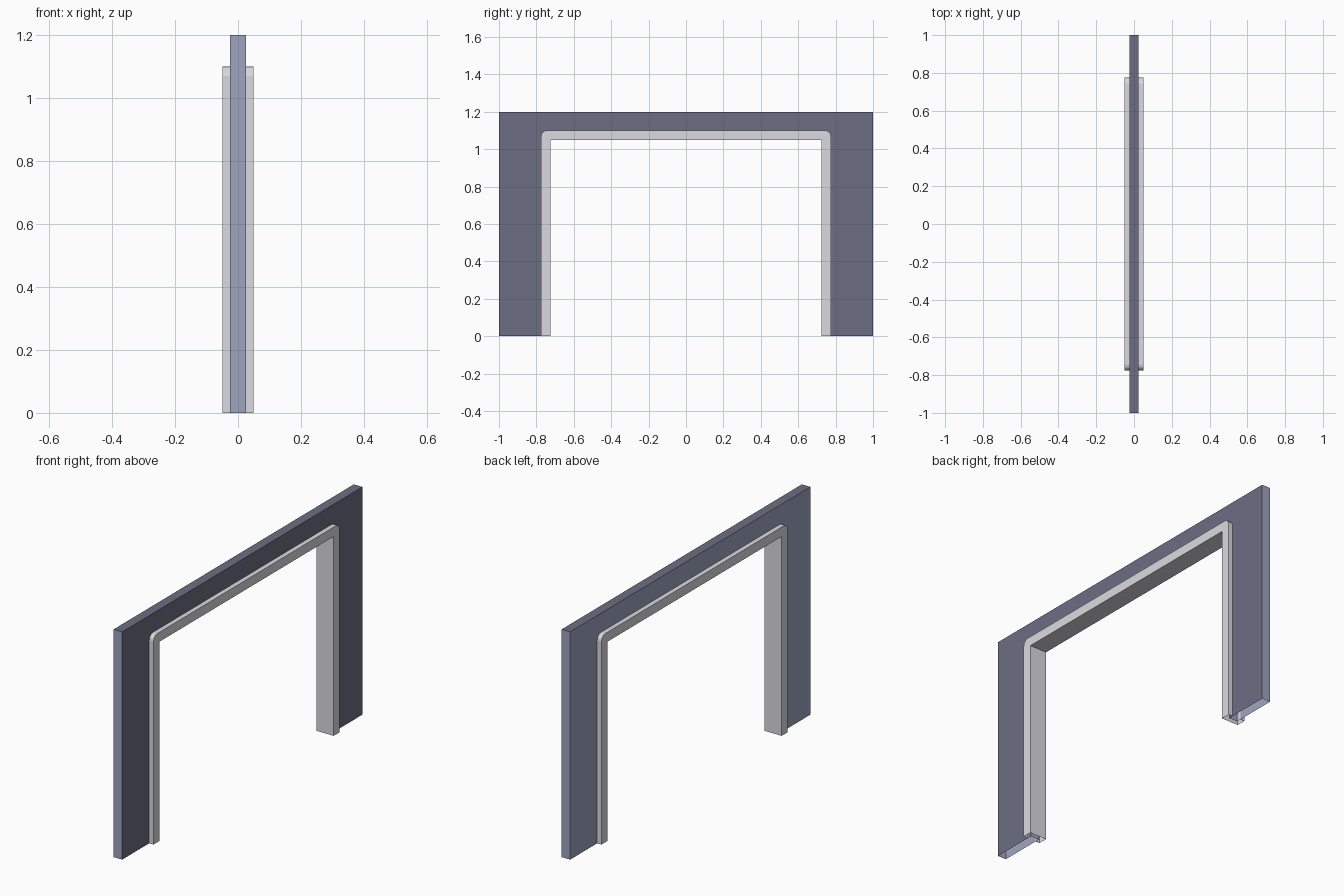
import bpy, bmesh, math

if "Cube" in bpy.data.objects:
    bpy.data.objects.remove(bpy.data.objects["Cube"])

INNER, TOP = 0.725, 1.05      # half width and height of the clear opening
BAND, RADIUS = 0.05, 0.03     # casing width and outer corner radius
SEGS = 3


def material(name, rgb):
    m = bpy.data.materials.new(name)
    m.diffuse_color = (*rgb, 1)
    m.use_nodes = True
    m.node_tree.nodes["Principled BSDF"].inputs["Base Color"].default_value = m.diffuse_color
    return m


def arch(d):
    """Arch outline in (y, z), offset outward by d from the clear opening."""
    r = RADIUS * d / BAND
    half, top = INNER + d, TOP + d
    right = [(half, 0.0)]
    for i in range(SEGS + 1):
        a = math.pi / 2 * i / SEGS
        right.append((half - r + r * math.cos(a), top - r + r * math.sin(a)))
    return right + [(-y, z) for y, z in reversed(right)]


def finish(name, bm, mats):
    bmesh.ops.remove_doubles(bm, verts=bm.verts, dist=1e-5)
    bmesh.ops.recalc_face_normals(bm, faces=bm.faces)
    bm.normal_update()
    for f in bm.faces:
        # the wall's ends and its -x side take the second colour
        if len(mats) > 1 and (abs(f.normal.y) > 0.5 or f.normal.x < -0.5):
            f.material_index = 1
    # both parts are hollow and open on the ground
    base = [f for f in bm.faces if all(v.co.z < 1e-5 for v in f.verts)]
    bmesh.ops.delete(bm, geom=base, context='FACES')
    mesh = bpy.data.meshes.new(name)
    for m in mats:
        mesh.materials.append(m)
    bm.to_mesh(mesh)
    bm.free()
    bpy.context.collection.objects.link(bpy.data.objects.new(name, mesh))


wall_dark = material("slate blue", (0.15, 0.155, 0.225))
wall_light = material("pale blue", (0.34, 0.375, 0.53))
trim_grey = material("light grey", (0.71, 0.70, 0.75))

# Wall panel with the doorway cut out, its edge seated in the casing
bm = bmesh.new()
outline = [(-1, 0), (-1, 1.2), (1, 1.2), (1, 0)] + arch(BAND / 2)
face = bm.faces.new([bm.verts.new((-0.025, y, z)) for y, z in outline])
ext = bmesh.ops.extrude_face_region(bm, geom=[face], use_keep_orig=True)
moved = [v for v in ext["geom"] if isinstance(v, bmesh.types.BMVert)]
bmesh.ops.translate(bm, verts=moved, vec=(0.05, 0, 0))
finish("wall", bm, [wall_dark, wall_light])

# Door casing: U-shaped section swept round the opening
section = [(-0.05, 0), (0.05, 0), (0.05, BAND), (0.025, BAND),
           (0.025, BAND / 2), (-0.025, BAND / 2), (-0.025, BAND), (-0.05, BAND)]
bm = bmesh.new()
rails = [[bm.verts.new((x, y, z)) for y, z in arch(d)] for x, d in section]
for a, b in zip(rails, rails[1:] + rails[:1]):
    for i in range(len(a) - 1):
        bm.faces.new((a[i], a[i + 1], b[i + 1], b[i]))
bmesh.ops.dissolve_degenerate(bm, dist=1e-5, edges=bm.edges)
finish("door_casing", bm, [trim_grey])
